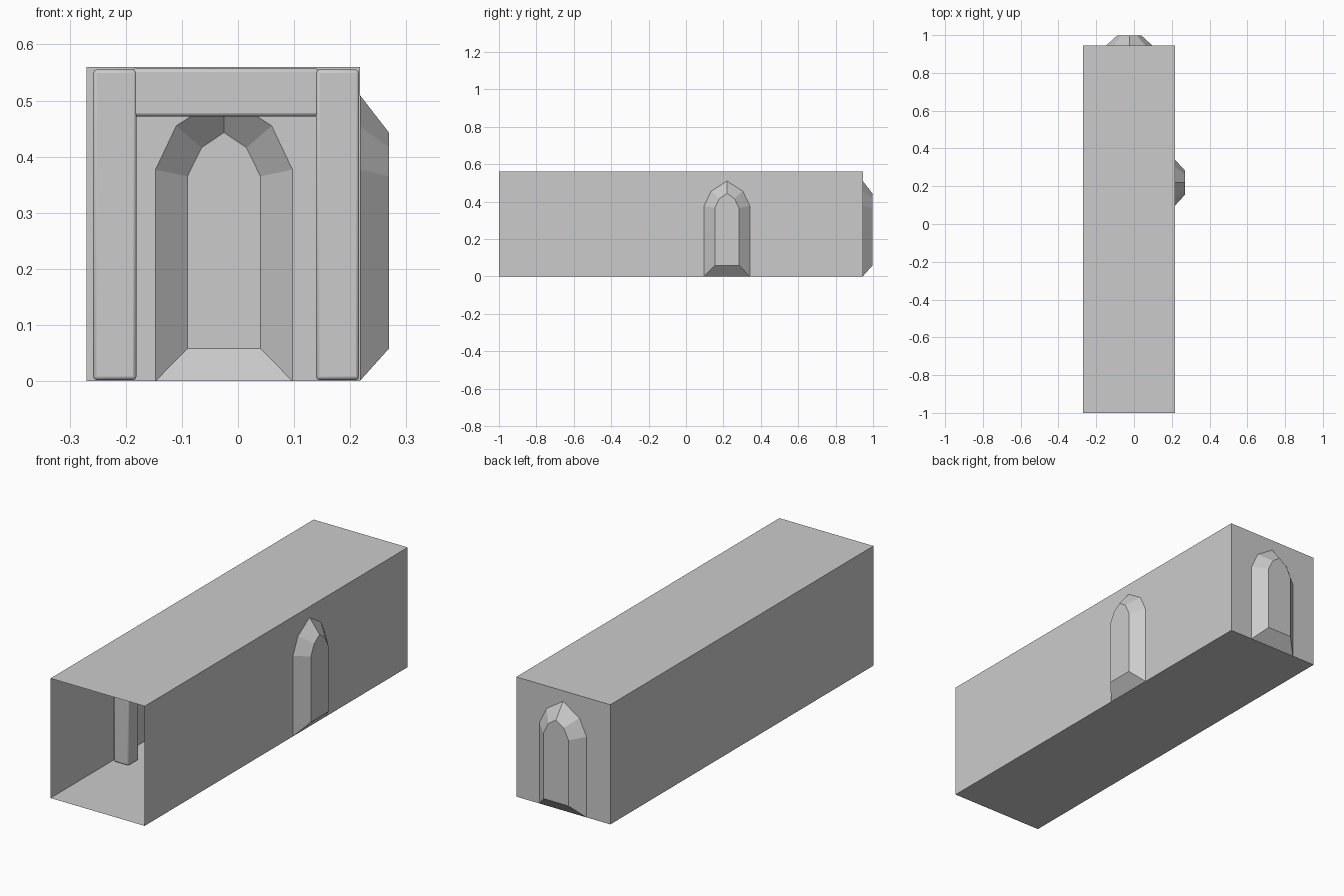
import bpy, bmesh, math
from mathutils import Vector

if "Cube" in bpy.data.objects:
    bpy.data.objects.remove(bpy.data.objects["Cube"])

X0, X1, Y0, Y1, H = -0.27, 0.217, -1.0, 0.945, 0.56
MID = (X0 + X1) / 2
MODULE = (Y1 - Y0) / 4
DEPTH = 0.052

# Half arch profiles (half width, height), bottom to apex
OUTER = [(0.122, 0.0), (0.122, 0.377), (0.085, 0.455), (0.0, 0.51)]
INNER = [(0.065, 0.058), (0.065, 0.365), (0.04, 0.416), (0.0, 0.443)]


def full_arch(half):
    return [(-u, z) for u, z in half] + [(u, z) for u, z in half[-2::-1]]


def mesh_object(name, faces):
    bm = bmesh.new()
    for pts in faces:
        bm.faces.new([bm.verts.new(p) for p in pts])
    bmesh.ops.remove_doubles(bm, verts=bm.verts, dist=1e-5)
    bmesh.ops.recalc_face_normals(bm, faces=bm.faces)
    me = bpy.data.meshes.new(name)
    bm.to_mesh(me)
    bm.free()
    ob = bpy.data.objects.new(name, me)
    bpy.context.collection.objects.link(ob)
    return ob


def alcove_wall(name, place, left, right, centre):
    """Wall with an arched opening and its tapered recess; place(u, z, depth)."""
    outer = [(centre + u, z) for u, z in full_arch(OUTER)]
    inner = [(centre + u, z) for u, z in full_arch(INNER)]
    edge = [(left, 0)] + outer + [(right, 0), (right, H), (left, H)]
    mesh_object(name + "_wall", [[place(u, z, 0) for u, z in edge]])
    faces = [[place(u, z, DEPTH) for u, z in inner]]
    n = len(outer)
    for i in range(n):
        j = (i + 1) % n
        faces.append([place(*outer[i], 0), place(*outer[j], 0),
                      place(*inner[j], DEPTH), place(*inner[i], DEPTH)])
    mesh_object(name + "_alcove", faces)


# Thin corridor shell: floor, ceiling and left wall, open at the front
for name, z in (("floor", 0), ("ceiling", H)):
    mesh_object(name, [[(X0, Y0, z), (X1, Y0, z), (X1, Y1, z), (X0, Y1, z)]])
mesh_object("left_wall", [[(X0, Y0, 0), (X0, Y1, 0), (X0, Y1, H), (X0, Y0, H)]])

# Right and back walls with arched alcoves
alcove_wall("right", lambda u, z, d: Vector((X1 + d, u, z)), Y0, Y1, 0.219)
alcove_wall("back", lambda u, z, d: Vector((u, Y1 + d, z)), X0, X1, -0.025)


def timber(name, lo, hi):
    """Softly bevelled square timber spanning two corners."""
    lo, hi = Vector(lo), Vector(hi)
    bpy.ops.mesh.primitive_cube_add(size=1, location=(lo + hi) / 2)
    ob = bpy.context.object
    ob.name = name
    ob.scale = hi - lo
    bpy.ops.object.transform_apply(location=False, rotation=False, scale=True)
    bev = ob.modifiers.new("soft_edges", 'BEVEL')
    bev.width, bev.segments = 0.006, 2
    bpy.ops.object.shade_smooth_by_angle(angle=math.radians(40))


# Support frames at the joints between corridor sections
for i in range(1, 4):
    y = Y0 + MODULE * i
    a, b = y - 0.037, y + 0.037
    timber(f"left_post_{i}", (-0.258, a, 0.002), (-0.181, b, 0.555))
    timber(f"right_post_{i}", (0.139, a, 0.002), (0.216, b, 0.555))
    timber(f"cross_beam_{i}", (-0.19, a + 0.003, 0.472), (0.145, b - 0.003, 0.557))
